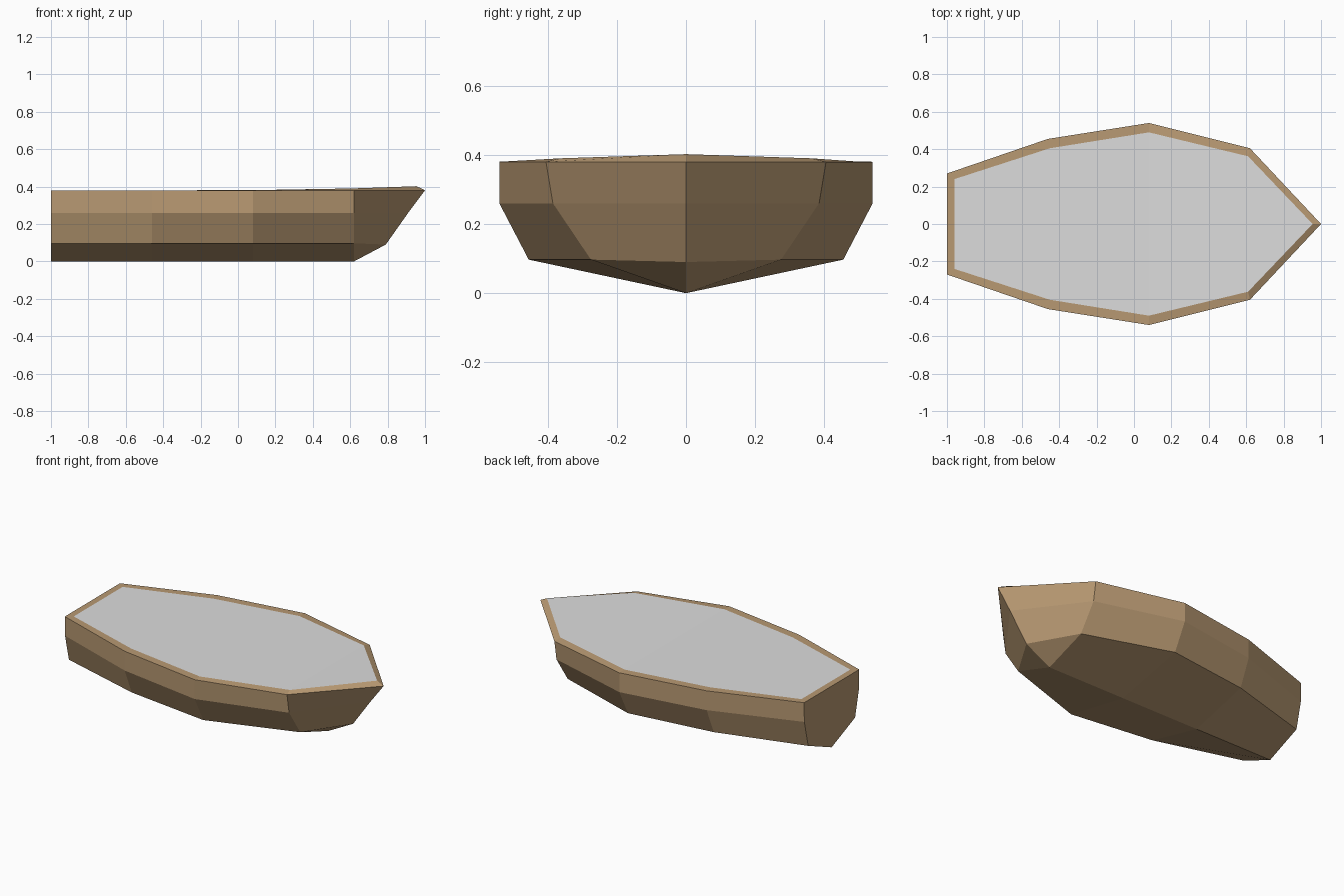
import bpy

if "Cube" in bpy.data.objects:
    bpy.data.objects.remove(bpy.data.objects["Cube"])


def material(name, rgb):
    m = bpy.data.materials.new(name)
    m.diffuse_color = (*rgb, 1)
    m.use_nodes = True
    m.node_tree.nodes["Principled BSDF"].inputs["Base Color"].default_value = m.diffuse_color
    return m


def build(name, verts, faces, mat):
    mesh = bpy.data.meshes.new(name)
    mesh.from_pydata(verts, [], faces)
    mesh.materials.append(mat)
    obj = bpy.data.objects.new(name, mesh)
    bpy.context.collection.objects.link(obj)
    return obj


wood = material("brown wood", (0.48, 0.32, 0.17))
grey = material("light grey", (0.72, 0.72, 0.72))

# stations from stern to bow: x and half widths at gunwale, bilge and chine
stations = [(-1.0, 0.27, 0.268, 0.23), (-0.46, 0.455, 0.455, 0.385),
            (0.08, 0.54, 0.54, 0.455), (0.62, 0.405, 0.385, 0.275)]
# inner edge of the rim: x, half width, height
inner = [(-0.96, 0.24, 0.38), (-0.45, 0.405, 0.38), (0.08, 0.49, 0.381),
         (0.61, 0.362, 0.39), (0.955, 0, 0.402)]

# each ring runs: inner rim, gunwale, bilge, chine, keel, then mirrored
rings = []
for (x, a, b, c), (ix, iy, iz) in zip(stations, inner):
    half = [(ix, iy, iz), (x, a, 0.38), (x, b, 0.26), (x, c, 0.097)]
    rings.append(half + [(x, 0, 0)] + [(px, -py, pz) for px, py, pz in reversed(half)])
verts = [p for ring in rings for p in ring]
n = 9
faces = [(r * n + k, r * n + k + 1, (r + 1) * n + k + 1, (r + 1) * n + k)
         for r in range(3) for k in range(n - 1)]

# raked stem closes the bow
stem = len(verts)
verts += [inner[-1], (1, 0, 0.38), (0.91, 0, 0.26), (0.79, 0, 0.09)]
last = 3 * n
for k in range(3):
    faces.append((last + k, last + k + 1, stem + k + 1, stem + k))
    faces.append((last + 7 - k, last + 8 - k, stem + k, stem + k + 1))
faces += [(last + 3, last + 4, stem + 3), (last + 4, last + 5, stem + 3)]

# flat transom and the rim strip above it
faces += [(1, 7, 6, 5, 4, 3, 2), (0, 8, 7, 1)]
build("hull", verts, faces, wood)

# deck inside the rim
deck = [(x, s * y, z) for x, y, z in inner[:4] for s in (-1, 1)] + [inner[-1]]
build("deck", deck, [(2 * i, 2 * i + 2, 2 * i + 3, 2 * i + 1) for i in range(3)] + [(6, 8, 7)], grey)
